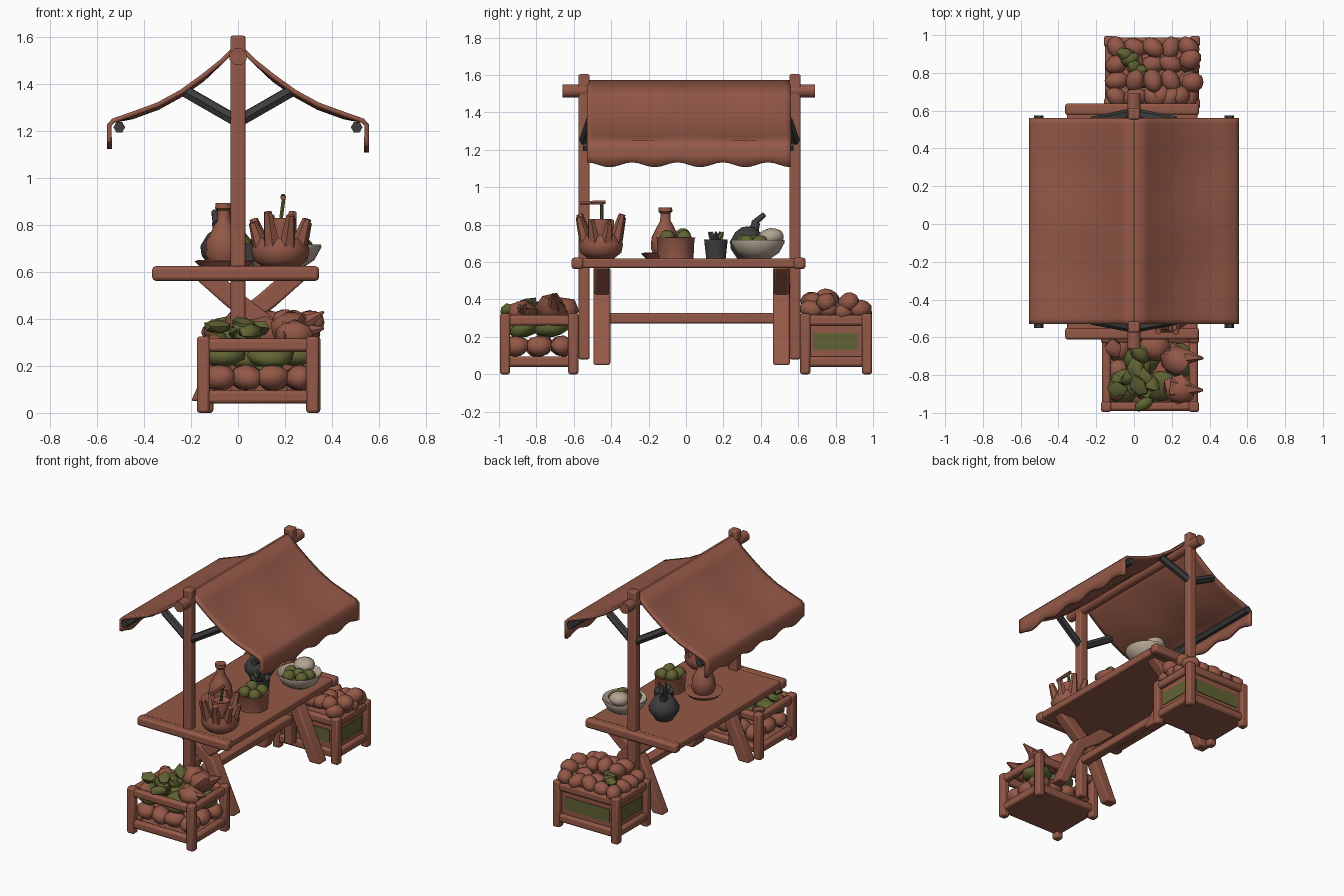
import bpy, bmesh, math, random
from mathutils import Vector, Matrix

if "Cube" in bpy.data.objects:
    bpy.data.objects.remove(bpy.data.objects["Cube"])
random.seed(4)

def mat(name, c):
    m = bpy.data.materials.new(name)
    m.diffuse_color = (*c, 1)
    m.use_nodes = True
    m.node_tree.nodes["Principled BSDF"].inputs["Base Color"].default_value = m.diffuse_color
    return m
BROWN = mat("red brown wood", (0.295, 0.098, 0.063))
DARK = mat("dark iron", (0.05, 0.047, 0.047))
GREEN = mat("olive green", (0.115, 0.125, 0.032))
CREAM = mat("cream clay", (0.45, 0.37, 0.29))

def add(name, bm, m, smooth=35):
    bmesh.ops.recalc_face_normals(bm, faces=bm.faces)
    me = bpy.data.meshes.new(name)
    bm.to_mesh(me); bm.free()
    o = bpy.data.objects.new(name, me)
    bpy.context.collection.objects.link(o)
    me.materials.append(m)
    bpy.ops.object.select_all(action='DESELECT')
    o.select_set(True)
    bpy.context.view_layer.objects.active = o
    bpy.ops.object.shade_smooth_by_angle(angle=math.radians(smooth))
    return o

def bevel(o, w=0.01):
    b = o.modifiers.new("bevel", 'BEVEL')
    b.width = w; b.segments = 2
    return o

def box(name, lo, hi, m=BROWN, bev=0.01):
    bm = bmesh.new()
    lo, hi = Vector(lo), Vector(hi)
    bmesh.ops.create_cube(bm, size=1, matrix=Matrix.Translation((lo+hi)/2) @ Matrix.Diagonal((*(hi-lo), 1)))
    o = add(name, bm, m)
    return bevel(o, bev) if bev else o

def rod(name, a, b, r1, r2=None, m=BROWN, sides=8):
    bm = bmesh.new()
    a, b = Vector(a), Vector(b)
    q = (b-a).to_track_quat('Z', 'Y').to_matrix().to_4x4()
    bmesh.ops.create_cone(bm, cap_ends=True, segments=sides, radius1=r1, radius2=r1 if r2 is None else r2,
                          depth=(b-a).length, matrix=Matrix.Translation((a+b)/2) @ q @ Matrix.Rotation(math.pi/sides, 4, 'Z'))
    return add(name, bm, m, 50)

def lathe(name, pts, loc, m, seg=16):
    bm = bmesh.new()
    rings = [[bm.verts.new((loc[0]+r*math.cos(2*math.pi*i/seg), loc[1]+r*math.sin(2*math.pi*i/seg), loc[2]+z))
              for i in range(seg)] for r, z in pts]
    for p, q in zip(rings, rings[1:]):
        for i in range(seg):
            j = (i+1) % seg
            bm.faces.new((p[i], p[j], q[j], q[i]))
    bm.faces.new(rings[0]); bm.faces.new(rings[-1])
    return add(name, bm, m, 45)

def blob(name, loc, size, m, sub=2, rough=0.06):
    bm = bmesh.new()
    bmesh.ops.create_icosphere(bm, subdivisions=sub, radius=1)
    for v in bm.verts:
        v.co *= 1 + random.uniform(-rough, rough)
    rot = Matrix.Rotation(random.uniform(-.5, .5), 4, 'X') @ Matrix.Rotation(random.uniform(0, 6), 4, 'Z')
    bm.transform(Matrix.Translation(loc) @ rot @ Matrix.Diagonal((*size, 1)))
    return add(name, bm, m, 50)

T = 0.62  # table height

# frame posts, ridge, struts and eave rods
for n, y in (("front", -0.545), ("back", 0.583)):
    box(n+"_post", (-0.032, y-0.03, 0.08), (0.032, y+0.03, 1.605))
    for s in (-1, 1):
        rod(n+"_strut", (0.02*s, y, 1.25), (0.22*s, y*0.93, 1.365), 0.027, m=DARK, sides=6)
rod("ridge_beam", (0, -0.66, 1.515), (0, 0.69, 1.515), 0.038)
for s in (-1, 1):
    rod("eave_rod", (0.505*s, -0.55, 1.215), (0.505*s, 0.575, 1.215), 0.025, m=DARK, sides=6)

# sagging cloth canopy with scalloped valance
prof = [(0, 1.565), (0.07, 1.495), (0.15, 1.425), (0.24, 1.36), (0.34, 1.305), (0.45, 1.265),
        (0.53, 1.243), (0.547, 1.225), (0.547, 1.17), (0.547, 1.12)]
for s, n in ((-1, "left"), (1, "right")):
    bm = bmesh.new()
    N = 36
    rows = []
    for i in range(N+1):
        y = -0.53 + 1.09*i/N
        row = []
        for k, (x, z) in enumerate(prof):
            if k == 9:
                z += 0.013*math.cos(i*math.pi/4) + (0.015 if s < 0 else 0)
            elif 1 < k < 6:
                z += 0.006*math.cos(i*2*math.pi/18)
            row.append(bm.verts.new((x*s, y, z)))
        rows.append(row)
    for a, b in zip(rows, rows[1:]):
        for k in range(9):
            bm.faces.new((a[k], a[k+1], b[k+1], b[k]))
    o = add(n+"_canopy", bm, BROWN, 50)
    sol = o.modifiers.new("thick", 'SOLIDIFY')
    sol.thickness = 0.02; sol.offset = 0

# table top with end battens
box("table_top", (-0.355, -0.58, 0.568), (0.335, 0.61, T))
for y in (-0.58, 0.607):
    box("end_batten", (-0.365, y-0.032, 0.562), (0.345, y+0.032, 0.624), bev=0.015)

# crossed trestle legs and stretcher
for y in (-0.45, 0.51):
    for s in (-1, 1):
        pts = [(-0.255, 0.05), (-0.175, 0.05), (-0.03, 0.36), (0.1, 0.45), (0.235, 0.57),
               (0.11, 0.57), (0.03, 0.5), (-0.09, 0.41)]
        bm = bmesh.new()
        d = 0.042 - 0.003*s
        f = bm.faces.new([bm.verts.new((0.055 + s*x, y-d, z)) for x, z in pts])
        g = bmesh.ops.extrude_face_region(bm, geom=[f])
        bmesh.ops.translate(bm, vec=(0, 2*d, 0), verts=[v for v in g["geom"] if isinstance(v, bmesh.types.BMVert)])
        bevel(add("trestle_leg", bm, BROWN))
box("stretcher", (0.02, -0.45, 0.272), (0.085, 0.5, 0.327))

# slatted crates
def crate(n, x0, x1, y0, y1):
    w = 0.055
    for x in (x0, x1-w):
        for y in (y0, y1-w):
            box(n+"_crate_post", (x, y, 0), (x+w, y+w, 0.325), bev=0.012)
    for z in (0.04, 0.26):
        for y in (y0+.006, y1-w+.002):
            box(n+"_crate_rail", (x0+.01, y, z), (x1-.01, y+0.046, z+0.056), bev=0.014)
        for x in (x0+.006, x1-w+.002):
            box(n+"_crate_rail", (x, y0+.01, z), (x+0.046, y1-.01, z+0.056), bev=0.014)
    box(n+"_crate_floor", (x0+.02, y0+.02, 0.04), (x1-.02, y1-.02, 0.07), bev=0)
crate("front", -0.175, 0.345, -0.995, -0.575)
crate("back", -0.16, 0.35, 0.61, 0.995)

# front crate produce: roots below, leaves and large roots on top
for i in range(4):
    for j in range(3):
        blob("root", (-0.08+0.115*i, -0.91+0.125*j, 0.15), (0.075, 0.06, 0.055), BROWN)
for i in range(4):
    blob("green_layer", (-0.06+0.1*i, -0.86+0.14*(i % 2), 0.25), (0.09, 0.1, 0.05), GREEN)
for i in range(16):
    blob("leaf", (random.uniform(-.09, .11), random.uniform(-.93, -.66), random.uniform(.31, .385)),
         (0.065, 0.045, 0.03), GREEN, 1, 0.2)
blob("leaf", (0.05, -0.955, 0.345), (0.06, 0.035, 0.035), GREEN, 1)
for x, y, z in ((0.24, -0.88, 0.33), (0.22, -0.72, 0.36), (0.12, -0.65, 0.34), (-0.11, -0.66, 0.3), (-0.1, -0.88, 0.29)):
    r = 0.1 if x > 0 else 0.06
    blob("large_root", (x, y, z), (r, r*0.85, r*0.75), BROWN, 1, 0.15)
for y in (-0.87, -0.7):
    rod("root_tip", (0.2, y, 0.33), (0.365, y-0.01, 0.43 if y > -.8 else .36), 0.07, 0.006, sides=6)

# back crate: green lined sides and heaped roots
box("crate_lining", (-0.125, 0.64, 0.08), (0.315, 0.965, 0.26), bev=0)
box("lining_band_x", (-0.13, 0.68, 0.13), (0.32, 0.92, 0.222), GREEN, 0)
box("lining_band_y", (-0.08, 0.636, 0.13), (0.27, 0.969, 0.222), GREEN, 0)
for i in range(5):
    for j in range(4):
        blob("heaped_root", (-0.09+0.095*i, 0.67+0.088*j, 0.33+0.02*random.random()+0.055*(i in (1, 2, 3) and j in (0, 1))),
             (0.065, 0.05, 0.05), BROWN)
for x, y in ((0.33, 0.75), (0.32, 0.87), (0.16, 0.68), (0.26, 0.68)):
    blob("heaped_root", (x-.02, y, 0.385), (0.06, 0.055, 0.052), BROWN)
for i in range(6):
    blob("leaf", (-0.04+0.02*i, 0.9-0.03*i, 0.38), (0.055, 0.04, 0.03), GREEN, 1, 0.2)

# splayed basket with pointed loaves
bx, by = 0.18, -0.455
lathe("loaf_basket", [(0.075, 0), (0.115, 0.03), (0.125, 0.075), (0.105, 0.125), (0.09, 0.1), (0.03, 0.09)], (bx, by, T), BROWN, 10)
for i in range(8):
    a = i*math.pi/4 + 0.35
    c, s = math.cos(a), math.sin(a)
    h = 0.19 + 0.045*((i*3) % 4)/3
    rod("loaf", (bx+.075*c, by+.075*s, T+.06), (bx+.125*c, by+.125*s, T+h), 0.042, 0.018, sides=6)
lathe("mug", [(0.045, 0.08), (0.06, 0.15), (0.055, 0.21), (0.03, 0.2)], (bx+.01, by, T), BROWN, 10)
rod("stem", (0.18, -0.45, 0.8), (0.195, -0.45, 0.92), 0.009, m=GREEN, sides=6)
rod("stem_top", (0.192, -0.565, 0.915), (0.192, -0.43, 0.92), 0.012, sides=6)

# bottle on a plate
lathe("plate", [(0.1, 0), (0.125, 0.025), (0.11, 0.03), (0.05, 0.015)], (-0.06, -0.115, T), BROWN)
lathe("bottle", [(0.055, 0.01), (0.078, 0.05), (0.075, 0.11), (0.045, 0.17), (0.028, 0.2), (0.027, 0.24), (0.037, 0.25),
                 (0.036, 0.272), (0.015, 0.27)], (-0.06, -0.11, T), BROWN)

# tub of green fruit
lathe("fruit_tub", [(0.095, 0), (0.1, 0.1), (0.105, 0.11), (0.088, 0.108), (0.08, 0.07)], (0.16, -0.055, T), BROWN)
for dx, dy, z in ((0.04, -0.045, 0.11), (-0.04, -0.04, 0.11), (0.035, 0.045, 0.11), (-0.04, 0.04, 0.12)):
    blob("green_fruit", (0.16+dx, -0.055+dy, T+z), (0.042,)*3, GREEN)

# dark herb pot
lathe("herb_pot", [(0.055, 0), (0.064, 0.08), (0.066, 0.1), (0.05, 0.09)], (0.06, 0.16, T), DARK, 10)
for i in range(5):
    a = i*1.26
    rod("herb", (0.06, 0.16, T+.07), (0.06+.04*math.cos(a), 0.16+.04*math.sin(a), T+.14), 0.03, 0.006, GREEN if i % 2 else DARK, 5)

# dark kettle with raised spout
lathe("kettle", [(0.06, 0), (0.095, 0.05), (0.1, 0.09), (0.07, 0.14), (0.035, 0.165), (0.01, 0.17)], (-0.06, 0.33, T), DARK, 10)
rod("kettle_spout", (-0.07, 0.35, T+.11), (-0.09, 0.375, T+.19), 0.035, 0.022, DARK)
rod("kettle_handle", (-0.09, 0.36, T+.185), (-0.1, 0.42, T+.235), 0.018, 0.014, DARK)

# cream bowl of fruit
lathe("cream_bowl", [(0.07, 0), (0.115, 0.03), (0.145, 0.085), (0.143, 0.097), (0.128, 0.09), (0.08, 0.045)], (0.21, 0.385, T), CREAM, 18)
blob("cream_melon", (0.2, 0.455, T+.115), (0.07, 0.07, 0.048), CREAM, 2, 0.02)
for dx, dy in ((0.06, -0.06), (-0.03, -0.075), (0.07, 0.01), (0.01, -0.02), (-0.06, -0.01)):
    blob("green_fruit", (0.21+dx, 0.385+dy, T+.085), (0.042,)*3, GREEN)
